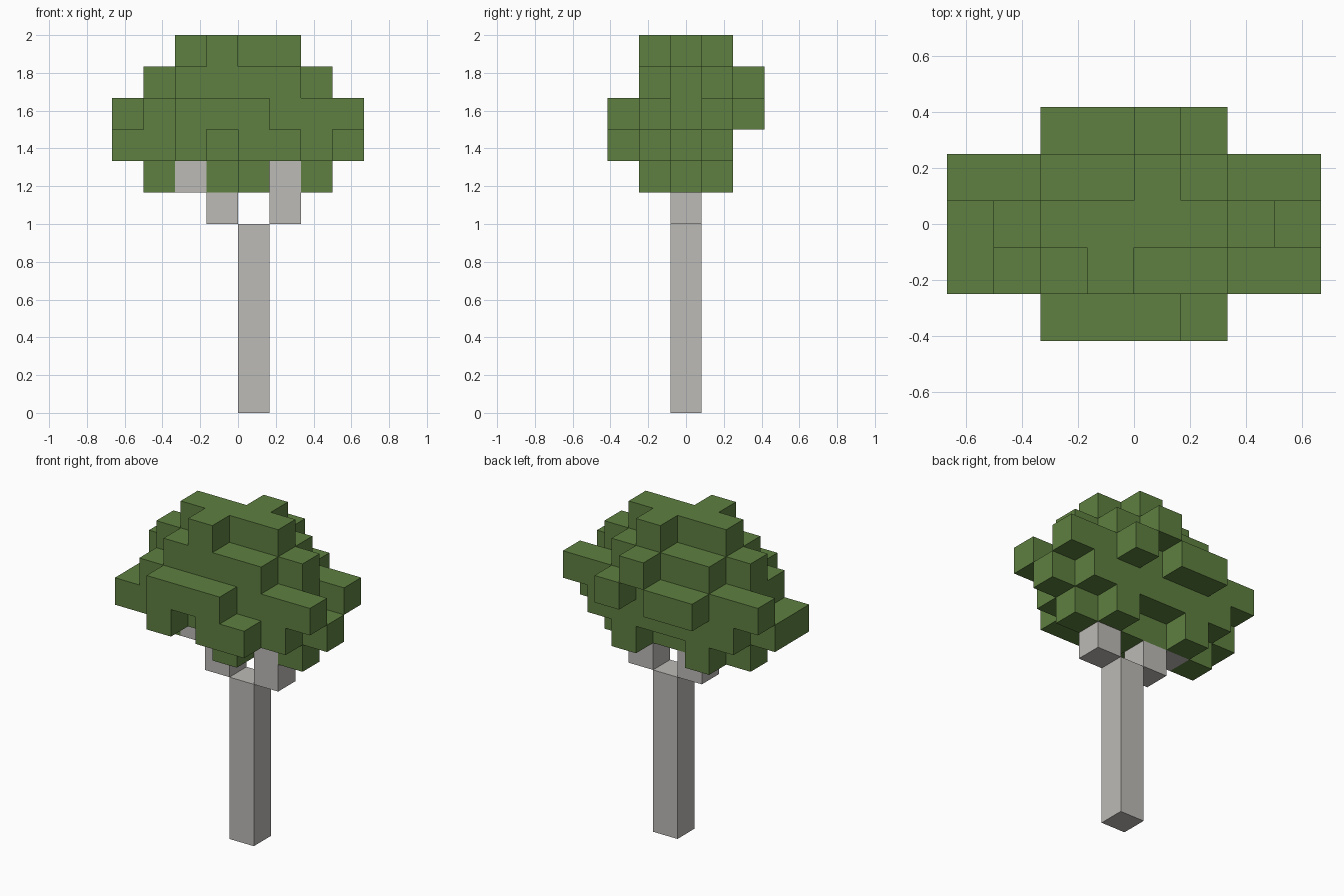
import bpy
import bmesh
from mathutils import Vector

CELL = 1 / 6  # edge length of one block

cube = bpy.data.objects.get("Cube")
if cube:
    bpy.data.objects.remove(cube, do_unlink=True)


def make_material(name, rgb):
    mat = bpy.data.materials.new(name)
    mat.use_nodes = True
    mat.diffuse_color = (*rgb, 1)
    bsdf = next(n for n in mat.node_tree.nodes if n.type == 'BSDF_PRINCIPLED')
    bsdf.inputs["Base Color"].default_value = (*rgb, 1)
    return mat


def row(y, z, first, last, skip=()):
    """Blocks along x, from first to last inclusive."""
    return {(x, y, z) for x in range(first, last + 1) if x not in skip}


def block_object(name, cells, mat):
    """Join unit blocks into one shell with merged flat faces."""
    bm = bmesh.new()
    for cell in cells:
        for axis in range(3):
            for side in (0, 1):
                step = [0, 0, 0]
                step[axis] = 2 * side - 1
                if tuple(c + s for c, s in zip(cell, step)) in cells:
                    continue
                u, v = (axis + 1) % 3, (axis + 2) % 3
                ring = []
                for a, b in ((0, 0), (1, 0), (1, 1), (0, 1)):
                    p = Vector(cell)
                    p[axis] += side
                    p[u] += a
                    p[v] += b
                    p.y -= 0.5
                    ring.append(bm.verts.new(p * CELL))
                bm.faces.new(ring if side else ring[::-1])
    bmesh.ops.remove_doubles(bm, verts=bm.verts[:], dist=CELL / 100)
    bmesh.ops.dissolve_limit(bm, angle_limit=0.01, verts=bm.verts[:], edges=bm.edges[:])
    mesh = bpy.data.meshes.new(name)
    bm.to_mesh(mesh)
    bm.free()
    mesh.materials.append(mat)
    obj = bpy.data.objects.new(name, mesh)
    bpy.context.collection.objects.link(obj)
    return obj


bark = make_material("pale_grey_bark", (0.51, 0.495, 0.47))
leaf = make_material("leaf_green", (0.112, 0.216, 0.051))

# Trunk and its two branches
block_object("trunk", {(0, 0, z) for z in range(6)}, bark)
block_object("right_branch", {(-1, 0, 6), (-2, 0, 7)}, bark)
block_object("left_branch", {(1, 0, 6), (1, 0, 7)}, bark)

# Leaf crown, layer by layer from the bottom
crown = row(0, 7, -3, 2, skip=(-2, 1)) | {(0, -1, 7), (-2, 1, 7), (1, 1, 7)}
crown |= row(-2, 8, -2, 1, skip=(-1,)) | row(-1, 8, -4, 2)
crown |= row(0, 8, -4, 3) | row(1, 8, -3, 2)
crown |= row(-2, 9, -2, 0) | row(-1, 9, -3, 3) | row(0, 9, -3, 2)
crown |= row(1, 9, -4, 3) | row(2, 9, -2, 1, skip=(0,))
crown |= row(-1, 10, -2, 1) | row(0, 10, -3, 2) | row(1, 10, -2, 1) | {(0, 2, 10)}
crown |= row(0, 11, -2, 1) | {(-1, -1, 11), (0, 1, 11)}
block_object("leaf_crown", crown, leaf)
